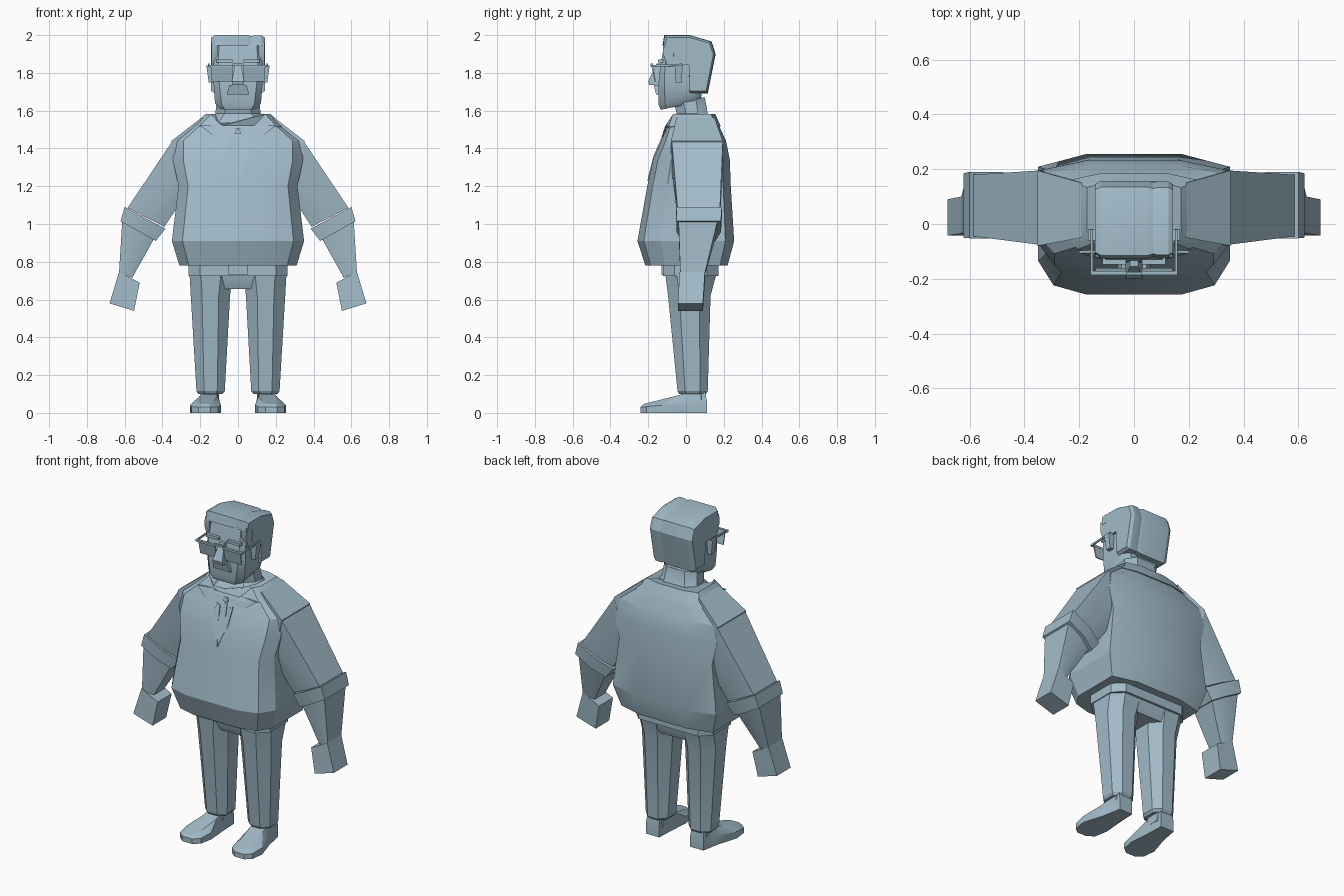
import bpy, bmesh, math

mat = bpy.data.materials.new("blue_grey")
mat.diffuse_color = (0.36, 0.50, 0.585, 1)


def loft(name, rings, smooth=25):
    """Skin equal-length closed rings and cap both ends."""
    bm = bmesh.new()
    vs = [[bm.verts.new(p) for p in r] for r in rings]
    n = len(rings[0])
    for a, b in zip(vs, vs[1:]):
        for i in range(n):
            j = (i + 1) % n
            bm.faces.new((a[i], a[j], b[j], b[i]))
    bm.faces.new(vs[0][::-1])
    bm.faces.new(vs[-1])
    bmesh.ops.recalc_face_normals(bm, faces=bm.faces)
    me = bpy.data.meshes.new(name)
    bm.to_mesh(me)
    bm.free()
    me.materials.append(mat)
    ob = bpy.data.objects.new(name, me)
    bpy.context.collection.objects.link(ob)
    bpy.ops.object.select_all(action='DESELECT')
    ob.select_set(True)
    bpy.context.view_layer.objects.active = ob
    bpy.ops.object.shade_smooth_by_angle(angle=math.radians(smooth))
    return ob


def pair(name, rings, smooth=25):
    for side, s in (("right", 1), ("left", -1)):
        loft(f"{side}_{name}", [[(s * x, y, z) for x, y, z in r] for r in rings], smooth)


def octo(x0, x1, y0, y1, z, c):
    """Rectangle with chamfered corners at height z."""
    return [(x0 + c, y0, z), (x1 - c, y0, z), (x1, y0 + c, z), (x1, y1 - c, z),
            (x1 - c, y1, z), (x0 + c, y1, z), (x0, y1 - c, z), (x0, y0 + c, z)]


def quad(x0, x1, y0, y1, z):
    return [(x0, y0, z), (x1, y0, z), (x1, y1, z), (x0, y1, z)]


def box(x0, x1, y0, y1, z0, z1):
    return [quad(x0, x1, y0, y1, z0), quad(x0, x1, y0, y1, z1)]


# Sweater body
HALF = [(.5, -1), (.84, -.87), (1, -.52), (1, .82), (.5, 1)]
SECT = HALF + [(-x, y) for x, y in reversed(HALF)]


def body_ring(z, hx, f, b, dip=0):
    c, h = (f + b) / 2, (b - f) / 2
    return [(u * hx, c + v * h - (dip * .4 if v == -1 else 0), z - (dip if v == -1 else 0))
            for u, v in SECT]


BODY = [(.78, .31, -.215, .22), (.91, .35, -.257, .255), (1.2, .315, -.205, .237),
        (1.34, .345, -.175, .232), (1.44, .345, -.13, .212)]
loft("sweater", [body_ring(*r) for r in BODY] + [body_ring(1.575, .17, -.078, .15, .055)], 20)


def front_y(z):
    prof = [(r[0], r[2]) for r in BODY] + [(1.52, -.1), (1.6, -.07)]
    for (z0, y0), (z1, y1) in zip(prof, prof[1:]):
        if z <= z1:
            return y0 + (y1 - y0) * (z - z0) / (z1 - z0)
    return prof[-1][1]


def plate(pts, off):
    return [[(x, front_y(z) - o, z) for x, z in pts] for o in (-.003, off)]


# Collar, lapels and tie
loft("collar", [body_ring(1.515, .245, -.112, .185, .01), body_ring(1.582, .172, -.084, .155, .06)])
pair("collar_flap", plate([(.0, 1.515), (.03, 1.49), (.12, 1.46), (.2, 1.52), (.09, 1.53)], .007))
pair("lapel", plate([(.03, 1.45), (.055, 1.46), (.05, 1.36), (0, 1.23), (.02, 1.38)], .006))
loft("tie_knot", plate([(-.018, 1.48), (.018, 1.48), (0, 1.51)], .009))
loft("tie", plate([(-.012, 1.47), (.012, 1.47), (.025, 1.37), (0, 1.24), (-.025, 1.37)], .004))


# Sleeves, cuffs, forearms and hands
def arm_ring(o, i, y0, y1, k=.75):
    c, h = (y0 + y1) / 2, (y1 - y0) / 2
    sec = [(0, -1), (0, 1), (.55, 1), (1, k), (1, -k), (.55, -1)]
    return [(o[0] + (i[0] - o[0]) * t, c + v * h, o[1] + (i[1] - o[1]) * t) for t, v in sec]


pair("shoulder", [arm_ring((.19, 1.565), (.19, 1.42), -.05, .15),
                  arm_ring((.352, 1.44), (.30, 1.18), -.08, .195)])
pair("sleeve", [arm_ring((.35, 1.435), (.28, 1.15), -.075, .195),
                arm_ring((.585, 1.085), (.39, .985), -.045, .18)])
pair("cuff", [arm_ring((.60, 1.09), (.385, .975), -.052, .19),
              arm_ring((.622, 1.015), (.435, .91), -.05, .185)])
pair("forearm", [arm_ring((.612, 1.03), (.44, .93), -.04, .17),
                 arm_ring((.63, .74), (.56, .715), -.03, .10)])
pair("hand", [arm_ring((.63, .745), (.52, .69), -.035, .10, 1),
              arm_ring((.68, .58), (.55, .54), -.042, .09, 1)])

# Trousers, belt and buckle
loft("hips", [octo(-.17, .17, -.07, .13, .655, .04), octo(-.25, .25, -.105, .16, .73, .06),
              octo(-.255, .255, -.11, .165, .82, .06)])
loft("belt", [octo(-.262, .262, -.122, .172, .725, .06), octo(-.262, .262, -.122, .172, .80, .06)])
loft("buckle", box(-.05, .05, -.13, -.11, .73, .785))
pair("leg", [octo(.082, .21, -.035, .105, .10, .035), octo(.07, .22, -.045, .115, .115, .04),
             octo(.042, .25, -.095, .13, .62, .06), octo(.03, .257, -.11, .162, .74, .06)])


# Shoes: sole outline rising to a sloping upper
def shoe_ring(z, pts):
    return [(x, y, z if isinstance(z, (int, float)) else z[0] + z[1] * (y + .24)) for x, y in pts]


SOLE = [(.105, .11), (.195, .11), (.215, 0), (.255, -.13), (.245, -.21), (.21, -.24),
        (.145, -.24), (.105, -.21), (.09, -.13), (.1, 0)]
TOP = [(.11, .10), (.19, .10), (.195, -.0), (.2, -.05), (.215, -.19), (.2, -.225),
       (.155, -.225), (.13, -.19), (.11, -.05), (.11, 0)]
pair("shoe", [shoe_ring(0, SOLE), shoe_ring((.03, .1), SOLE), shoe_ring((.043, .25), TOP)])
pair("ankle", [octo(.10, .2, -.02, .10, .05, .02), octo(.1, .195, -.025, .1, .115, .02)])

# Neck and head
loft("neck", [octo(-.165, .165, -.085, .15, 1.535, .06), octo(-.12, .12, -.05, .115, 1.585, .05),
              octo(-.11, .11, -.07, .10, 1.67, .05)], 35)


def head_ring(hx, f, b, zf, zb, c):
    return [(x, y, zf + (zb - zf) * (y - f) / (b - f)) for x, y, _ in octo(-hx, hx, f, b, 0, c)]


loft("head", [head_ring(.10, -.135, .07, 1.605, 1.645, .03), head_ring(.122, -.146, .08, 1.635, 1.67, .035),
              head_ring(.13, -.145, .09, 1.75, 1.75, .03), head_ring(.13, -.136, .09, 1.84, 1.84, .025),
              head_ring(.12, -.113, .09, 1.955, 1.955, .02)], 35)

# Hair: side profile swept across, split by a parting
PROF = [(-.115, 2.0), (.02, 2.0), (.135, 1.967), (.157, 1.90), (.115, 1.69), (.02, 1.69),
        (.015, 1.84), (-.07, 1.84), (-.075, 1.945), (-.125, 1.945)]


def hair_ring(x, s):
    return [(x, .02 + (y - .02) * s, 1.86 + (z - 1.86) * s) for y, z in PROF]


loft("hair_main", [hair_ring(-.143, .91), hair_ring(-.12, 1), hair_ring(.05, 1), hair_ring(.072, .95)])
loft("hair_parting", [hair_ring(.068, .95), hair_ring(.085, .985), hair_ring(.125, .985), hair_ring(.143, .91)])
pair("sideburn", [quad(.108, .141, -.095, -.06, 1.83), quad(.108, .141, -.122, -.06, 1.90),
                  quad(.108, .141, -.12, -.06, 1.96)])

# Ears, nose, brow and moustache
pair("ear", [quad(.12, .155, -.055, -.022, 1.75), quad(.12, .168, -.06, -.018, 1.84)])
loft("nose", [quad(-.033, .033, -.195, -.13, 1.735), quad(-.033, .033, -.2, -.13, 1.755),
              quad(-.015, .015, -.155, -.12, 1.85)])
loft("moustache", [quad(-.06, .06, -.158, -.13, 1.685), quad(-.045, .045, -.17, -.13, 1.735)])
pair("brow", box(.03, .115, -.148, -.12, 1.855, 1.872))

# Glasses
pair("lens", [quad(.03, .14, -.166, -.16, 1.755), quad(.028, .142, -.182, -.174, 1.835)])
pair("lens_rim", box(.026, .158, -.187, -.172, 1.83, 1.842))
loft("bridge", box(-.03, .03, -.187, -.175, 1.838, 1.85))
pair("temple", [[(x, y, z) for x in (.15, .158) for z in zs] for y, zs in
                ((-.18, (1.83, 1.842)), (-.02, (1.835, 1.847)))] and
     [[(.15, y, z), (.158, y, z), (.158, y, z + .011), (.15, y, z + .011)]
      for y, z in ((-.18, 1.831), (-.02, 1.838))])
